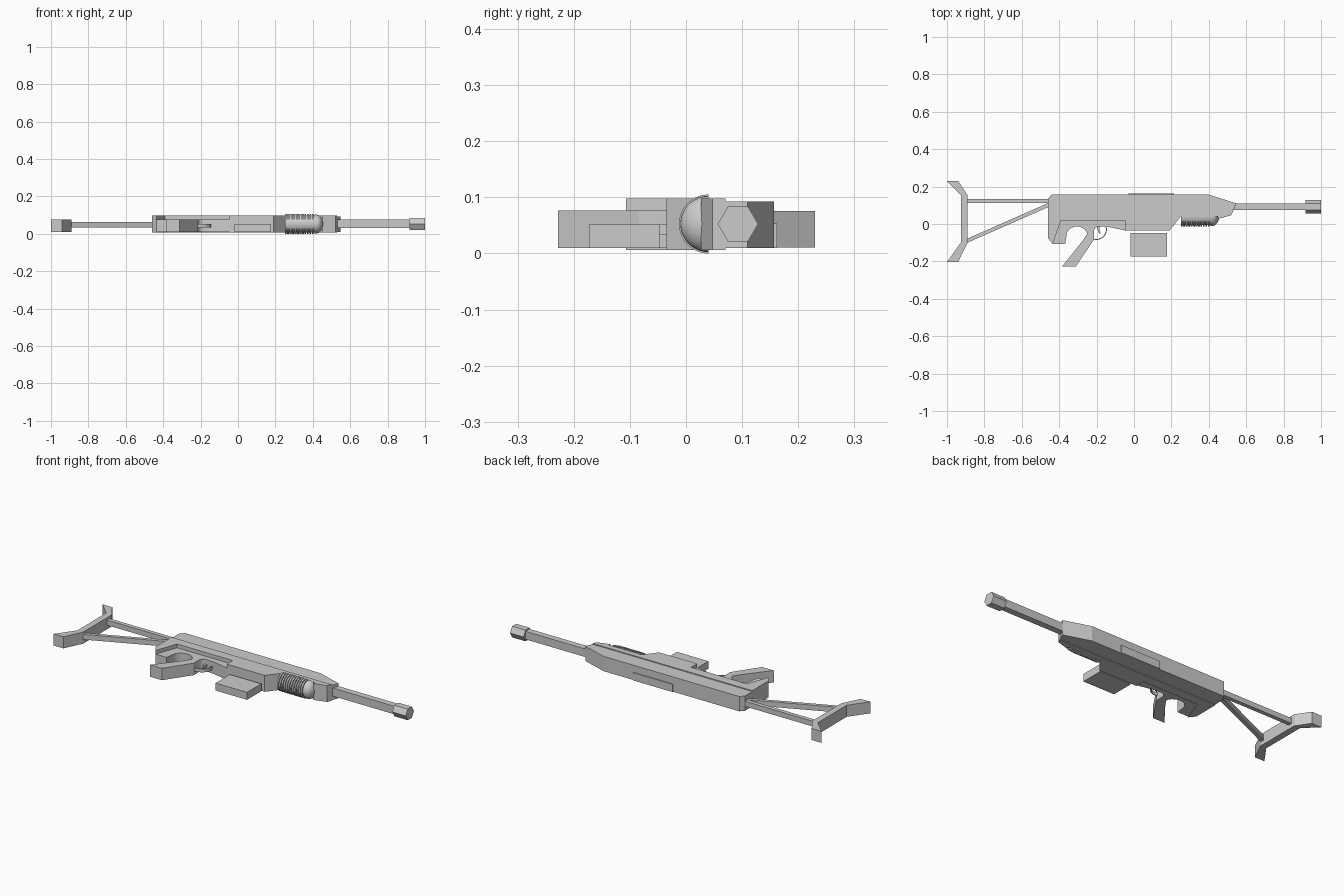
import bpy, bmesh, math
from mathutils import Vector

if "Cube" in bpy.data.objects:
    bpy.data.objects.remove(bpy.data.objects["Cube"])

grey = bpy.data.materials.new("mid_grey")
grey.diffuse_color = (0.6, 0.6, 0.6, 1)
grey.use_nodes = True
grey.node_tree.nodes["Principled BSDF"].inputs["Base Color"].default_value = grey.diffuse_color


def finish(bm, name):
    bmesh.ops.recalc_face_normals(bm, faces=bm.faces)
    me = bpy.data.meshes.new(name)
    bm.to_mesh(me)
    bm.free()
    me.materials.append(grey)
    ob = bpy.data.objects.new(name, me)
    bpy.context.collection.objects.link(ob)
    return ob


def slab(name, pts, z0, z1):
    """Side outline in x/y, extruded along z."""
    bm = bmesh.new()
    f = bm.faces.new([bm.verts.new((x, y, z0)) for x, y in pts])
    r = bmesh.ops.extrude_face_region(bm, geom=[f])
    vs = [v for v in r["geom"] if isinstance(v, bmesh.types.BMVert)]
    bmesh.ops.translate(bm, verts=vs, vec=(0, 0, z1 - z0))
    return finish(bm, name)


def rect(x0, x1, y0, y1):
    return [(x0, y0), (x1, y0), (x1, y1), (x0, y1)]


def bar(name, a, b, width, z0, z1):
    a, b = Vector(a), Vector(b)
    d = (b - a).normalized()
    n = Vector((-d.y, d.x)) * width / 2
    return slab(name, [a - n, b - n, b + n, a + n], z0, z1)


def arc(cx, cy, rx, ry, a0, a1, n):
    return [(cx + rx * math.cos(math.radians(a0 + (a1 - a0) * i / n)),
             cy + ry * math.sin(math.radians(a0 + (a1 - a0) * i / n)))
            for i in range(n + 1)]


# Receiver: slightly narrower upper half, full-width lower half
slab("upper_receiver", [(-0.46, 0.07), (0.53, 0.07), (0.547, 0.11), (0.4, 0.157),
                        (-0.44, 0.157), (-0.46, 0.135)], 0.01, 0.093)
slab("lower_receiver", [(-0.46, 0.07), (-0.46, -0.075), (-0.435, -0.107), (-0.39, 0.018),
                        (-0.045, 0.018), (-0.045, -0.035), (0.19, -0.035), (0.25, 0.04),
                        (0.45, 0.04), (0.45, 0.027), (0.52, 0.047), (0.53, 0.07)],
     0.006, 0.098)
slab("side_cover", rect(-0.03, 0.215, 0.15, 0.162), 0.01, 0.053)

# Recessed grip frame with the rounded thumb opening
frame = [(-0.39, 0.018), (-0.435, -0.107), (-0.368, -0.107), (-0.362, -0.07)]
frame += arc(-0.305, -0.065, 0.057, 0.052, 170, 15, 10)
frame += [(-0.275, -0.09), (-0.385, -0.228), (-0.312, -0.228), (-0.215, -0.085)]
frame += arc(-0.185, -0.042, 0.03, 0.03, 190, 90, 5)
frame += [(-0.14, -0.015), (-0.045, -0.035), (-0.045, 0.018)]
slab("grip_frame", frame, 0.01, 0.077)

# Trigger and its thin guard
slab("trigger", [(-0.2, -0.01), (-0.182, -0.01), (-0.186, -0.03), (-0.178, -0.052),
                 (-0.186, -0.05), (-0.195, -0.03)], 0.036, 0.05)
slab("trigger_guard", arc(-0.2, -0.03, 0.055, 0.055, -110, 15, 12)
     + arc(-0.2, -0.03, 0.05, 0.05, 15, -110, 12), 0.034, 0.052)

# Magazine
slab("magazine", rect(-0.018, 0.177, -0.173, -0.047), 0.01, 0.052)

# Barrel and hexagonal muzzle
slab("barrel", rect(0.5, 0.93, 0.075, 0.11), 0.032, 0.077)
bm = bmesh.new()
ring = [(0.0925 + 0.036 * math.cos(i * math.pi / 3), 0.0525 + 0.036 * math.sin(i * math.pi / 3))
        for i in range(6)]
f = bm.faces.new([bm.verts.new((0.917, y, z)) for y, z in ring])
r = bmesh.ops.extrude_face_region(bm, geom=[f])
bmesh.ops.translate(bm, vec=(0.083, 0, 0),
                    verts=[v for v in r["geom"] if isinstance(v, bmesh.types.BMVert)])
finish(bm, "muzzle")

# Ribbed half-round foregrip with a domed end
R, N, SEG = 0.0525, 12, 24
prof = []
for i in range(N):
    x = 0.25 + i * 0.0133
    prof += [(x, R), (x + 0.0085, R), (x + 0.0085, R - 0.007), (x + 0.0133, R - 0.007)]
prof += [(0.41, 0.05), (0.42, 0.05)]
prof += [(0.42 + 0.035 * math.sin(t * math.pi / 16), 0.05 * math.cos(t * math.pi / 16))
         for t in range(1, 8)]
bm = bmesh.new()
start, end = bm.verts.new((0.25, 0.04, R)), bm.verts.new((0.455, 0.04, R))
rows = []
for s in range(SEG + 1):
    a = math.pi * s / SEG
    rows.append([bm.verts.new((x, 0.04 - r * math.sin(a), R + r * math.cos(a))) for x, r in prof])
for p, q in zip(rows, rows[1:]):
    for j in range(len(prof) - 1):
        bm.faces.new((p[j], p[j + 1], q[j + 1], q[j]))
    bm.faces.new((start, p[0], q[0]))
    bm.faces.new((end, q[-1], p[-1]))
bm.faces.new([start] + rows[0] + [end] + rows[-1][::-1])
grip = finish(bm, "ribbed_foregrip")
bpy.context.view_layer.objects.active = grip
grip.select_set(True)
bpy.ops.object.shade_smooth_by_angle(angle=math.radians(30))

# Skeleton stock
slab("butt_plate", [(-1, 0.23), (-0.94, 0.23), (-0.89, 0.155), (-0.89, -0.1), (-0.94, -0.203),
                    (-1, -0.203), (-0.926, -0.1), (-0.926, 0.155)], 0.011, 0.076)
bar("upper_stock_rod", (-0.9, 0.123), (-0.45, 0.123), 0.023, 0.034, 0.063)
bar("lower_stock_rod", (-0.9, -0.093), (-0.45, 0.105), 0.02, 0.034, 0.063)
